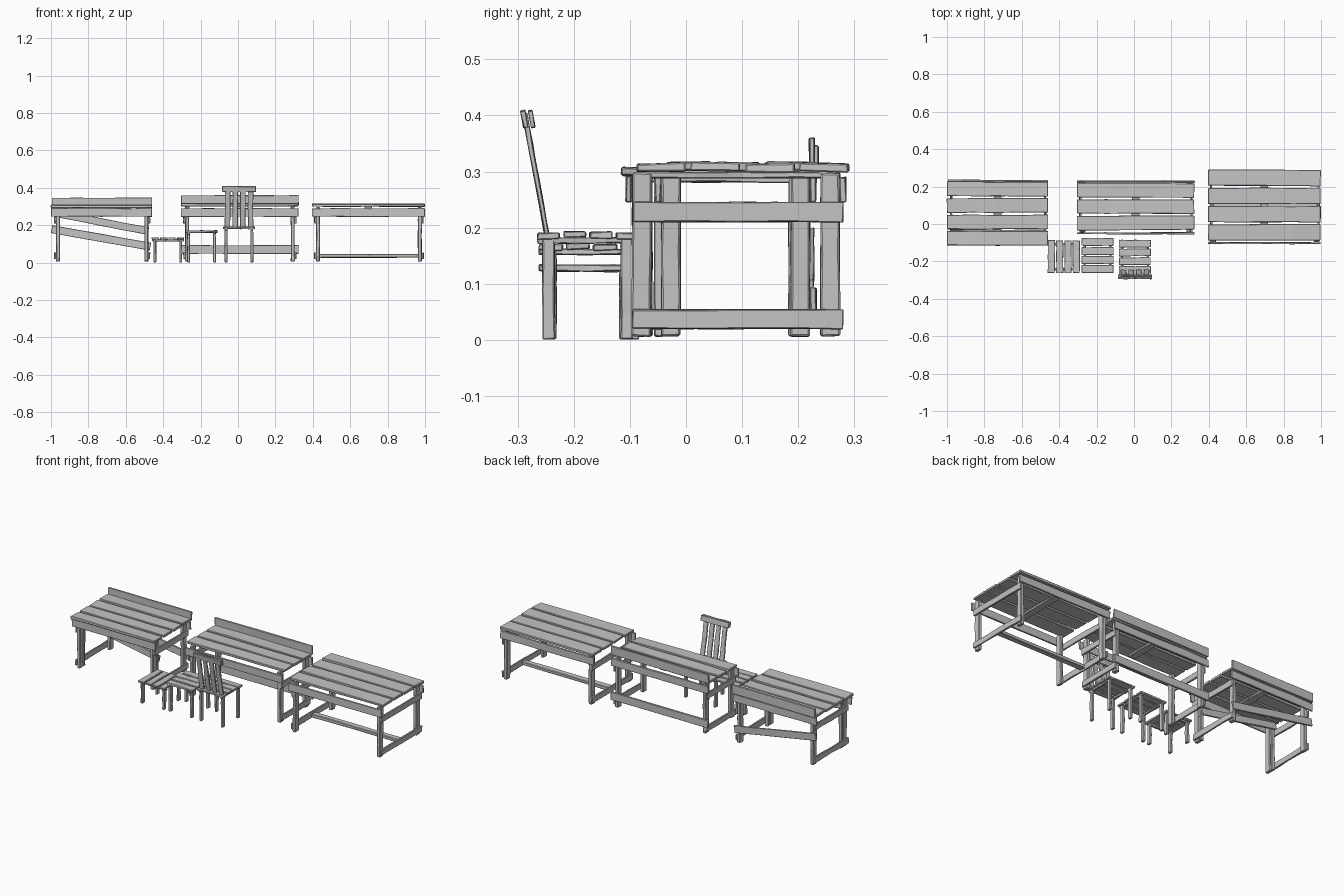
import bpy, bmesh, math, random
from mathutils import Vector, Matrix

random.seed(4)
if "Cube" in bpy.data.objects:
    bpy.data.objects.remove(bpy.data.objects["Cube"])

WOOD = (0.55, 0.55, 0.55, 1)
mat = bpy.data.materials.new("grey_wood")
mat.use_nodes = True
mat.diffuse_color = WOOD
mat.node_tree.nodes["Principled BSDF"].inputs["Base Color"].default_value = WOOD


def board(name, x, y, z, rot=None, wobble=0.0015):
    """Roughly sawn board filling the ranges x, y, z, turned about its centre."""
    lo, hi = Vector((x[0], y[0], z[0])), Vector((x[1], y[1], z[1]))
    size, centre = hi - lo, (lo + hi) / 2
    axis = max(range(3), key=lambda i: size[i])
    bm = bmesh.new()
    bmesh.ops.create_cube(bm, size=1, matrix=Matrix.Diagonal(size).to_4x4())
    long_edges = [e for e in bm.edges
                  if abs(e.verts[0].co[axis] - e.verts[1].co[axis]) > size[axis] / 2]
    bmesh.ops.subdivide_edges(bm, edges=long_edges, cuts=3, use_grid_fill=True)
    for v in bm.verts:
        v.co += Vector([random.uniform(-wobble, wobble) for _ in range(3)])
    mesh = bpy.data.meshes.new(name)
    bm.to_mesh(mesh)
    bm.free()
    mesh.materials.append(mat)
    ob = bpy.data.objects.new(name, mesh)
    ob.location = centre
    if rot:
        ob.rotation_euler = rot
    bpy.context.collection.objects.link(ob)
    bevel = ob.modifiers.new("worn_edges", "BEVEL")
    bevel.width = min(size) * 0.15
    bevel.segments = 1
    return ob


def planks(name, x, y, z, count, gap, along_x=True):
    """Row of slightly uneven planks."""
    a, b = y if along_x else x
    step = (b - a + gap) / count
    for i in range(count):
        s = a + i * step
        span = (s, s + step - gap)
        d = random.uniform(-0.002, 0.002)
        zz = (z[0] + d, z[1] + d)
        tilt = random.uniform(-0.006, 0.006)
        if along_x:
            board(name, x, span, zz, (tilt * 5, 0, tilt))
        else:
            board(name, span, y, zz, (0, tilt * 5, tilt))


def table(name, x, y, top, count, legs_x, legs_y, rail_y):
    """Plank top, four legs, end rails and long aprons."""
    planks(name + "_top_plank", x, y, (top - 0.015, top), count, 0.011)
    under = top - 0.017
    mid = sum(x) / 2
    board(name + "_batten", (mid - 0.02, mid + 0.02), (y[0] + 0.02, y[1] - 0.02),
          (under - 0.01, under + 0.002))
    for lx, side in zip(legs_x, (-1, 1)):
        for ly in legs_y:
            board(name + "_leg", (lx - 0.01, lx + 0.01), (ly - 0.017, ly + 0.017), (0.006, under))
        rx = sorted((lx + side * 0.01, lx + side * 0.02))
        for z in ((0.21, 0.245), (0.02, 0.054)):
            board(name + "_end_rail", rx, rail_y, z)
    for ay in (legs_y[0] - 0.023, legs_y[1] + 0.023):
        board(name + "_apron", x, (ay - 0.005, ay + 0.005), (0.246, 0.29))


def brace(name, x, y, z0, z1, width):
    """Slanted board from height z0 at the low x end to z1 at the high x end."""
    run, mid = x[1] - x[0], (z0 + z1) / 2
    board(name, x, y, (mid - width / 2, mid + width / 2), (0, math.atan2(z0 - z1, run), 0))


# Left table with a back board, doubled front legs and slanted braces
table("left_table", (-1, -0.46), (-0.115, 0.225), 0.308, 4,
      (-0.963, -0.49), (-0.077, 0.2), (-0.095, 0.218))
board("left_table_back_board", (-0.995, -0.46), (0.226, 0.236), (0.295, 0.347))
for lx in (-0.963, -0.49):
    board("left_table_inner_leg", (lx - 0.01, lx + 0.01), (-0.057, -0.042), (0.006, 0.29))
brace("left_table_back_brace", (-1, -0.465), (0.218, 0.228), 0.18, 0.085, 0.042)
brace("left_table_front_brace", (-0.98, -0.475), (-0.041, -0.031), 0.265, 0.168, 0.04)

# Middle table with a back board and a low back stretcher
table("middle_table", (-0.305, 0.322), (-0.032, 0.218), 0.317, 3,
      (-0.272, 0.293), (-0.027, 0.204), (-0.045, 0.222))
board("middle_table_back_board", (-0.305, 0.325), (0.219, 0.229), (0.308, 0.36))
board("middle_table_stretcher", (-0.305, 0.325), (0.222, 0.232), (0.047, 0.093))

# Right table with a central stretcher
table("right_table", (0.396, 0.998), (-0.088, 0.29), 0.315, 4,
      (0.428, 0.972), (-0.079, 0.257), (-0.095, 0.28))
board("right_table_stretcher", (0.42, 0.98), (0.075, 0.11), (0.026, 0.046))


def stool(name, x, y, top, count, along_x):
    """Small slatted seat on four thin legs."""
    planks(name + "_seat_slat", x, y, (top - 0.011, top), count, 0.007, along_x)
    for lx in (x[0] + 0.016, x[1] - 0.016):
        for ly in (y[0] + 0.02, y[1] - 0.02):
            board(name + "_leg", (lx - 0.007, lx + 0.007), (ly - 0.011, ly + 0.011),
                  (0.001, top - 0.01), wobble=0.001)
        if along_x:
            board(name + "_bearer", (lx - 0.006, lx + 0.006), y, (top - 0.02, top - 0.01))
    if not along_x:
        for ly in (y[0] + 0.02, y[1] - 0.02):
            board(name + "_bearer", x, (ly - 0.006, ly + 0.006), (top - 0.02, top - 0.01))


# Seats
stool("low_stool", (-0.46, -0.29), (-0.262, -0.088), 0.134, 4, False)
stool("tall_stool", (-0.28, -0.11), (-0.262, -0.075), 0.172, 4, True)
stool("chair", (-0.08, 0.09), (-0.265, -0.085), 0.192, 4, True)

# Chair back, leaning outward
lean = math.atan2(0.04, 0.22)
for i in range(4):
    sx = -0.056 + i * 0.041
    board("chair_back_slat", (sx - 0.014, sx + 0.014), (-0.271, -0.263), (0.178, 0.405),
          (lean, 0, 0))
for y in ((-0.292, -0.284), (-0.278, -0.271)):
    board("chair_head_rail", (-0.085, 0.095), y, (0.378, 0.409), (lean, 0, 0))
